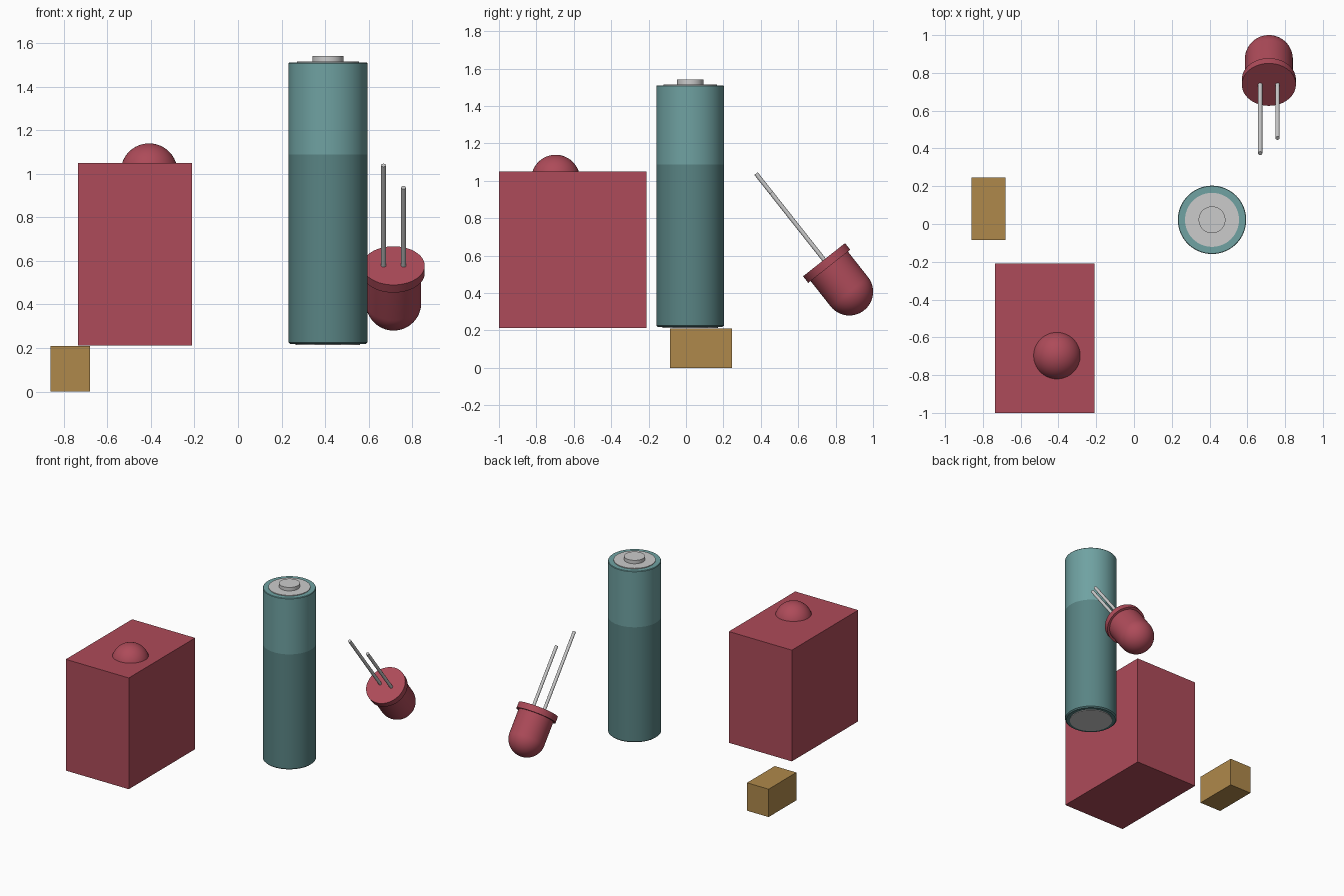
import bpy, bmesh, math
from mathutils import Matrix, Vector

if "Cube" in bpy.data.objects:
    bpy.data.objects.remove(bpy.data.objects["Cube"])


def material(name, rgb):
    m = bpy.data.materials.new(name)
    m.diffuse_color = (*rgb, 1)
    m.use_nodes = True
    m.node_tree.nodes["Principled BSDF"].inputs["Base Color"].default_value = m.diffuse_color
    return m


RED = material("red", (0.42, 0.07, 0.10))
GOLD = material("ochre", (0.43, 0.25, 0.07))
TEAL = material("light_teal", (0.16, 0.36, 0.36))
DARK = material("dark_teal", (0.10, 0.23, 0.23))


def finish(name, bm, mat=None, matrix=Matrix(), smooth=True):
    bmesh.ops.recalc_face_normals(bm, faces=bm.faces)
    mesh = bpy.data.meshes.new(name)
    bm.to_mesh(mesh)
    bm.free()
    ob = bpy.data.objects.new(name, mesh)
    bpy.context.collection.objects.link(ob)
    ob.matrix_world = matrix
    if mat:
        mesh.materials.append(mat)
    if smooth:
        bpy.ops.object.select_all(action='DESELECT')
        ob.select_set(True)
        bpy.context.view_layer.objects.active = ob
        bpy.ops.object.shade_smooth_by_angle(angle=math.radians(30))
    return ob


def box(name, lo, hi, mat):
    lo, hi = Vector(lo), Vector(hi)
    bm = bmesh.new()
    bmesh.ops.create_cube(bm, size=1)
    bmesh.ops.scale(bm, vec=hi - lo, verts=bm.verts)
    return finish(name, bm, mat, Matrix.Translation((lo + hi) / 2), smooth=False)


def lathe(name, profile, mat=None, matrix=Matrix(), steps=64):
    """Spin an (r, z) profile around the local z axis."""
    bm = bmesh.new()
    vs = [bm.verts.new((r, 0, z)) for r, z in profile]
    es = [bm.edges.new(pair) for pair in zip(vs, vs[1:])]
    bmesh.ops.spin(bm, geom=vs + es, cent=(0, 0, 0), axis=(0, 0, 1),
                   angle=2 * math.pi, steps=steps)
    bmesh.ops.remove_doubles(bm, verts=bm.verts, dist=1e-5)
    return finish(name, bm, mat, matrix)


def arc(radius, z, start, end, n=16):
    """Points of a circle around (0, z), angles in degrees."""
    pts = []
    for i in range(n + 1):
        a = math.radians(start + (end - start) * i / n)
        pts.append((max(radius * math.cos(a), 0), z + radius * math.sin(a)))
    return pts


# Boxes
box("small_block", (-0.86, -0.085, 0), (-0.68, 0.245, 0.21), GOLD)
box("large_block", (-0.735, -1.0, 0.212), (-0.21, -0.21, 1.05), RED)

# Indicator dome rising out of the large block
lathe("indicator_dome", arc(0.13, 1.009, 0, 90) + [], RED,
      Matrix.Translation((-0.408, -0.697, 0)))

# Battery
bat = Matrix.Translation((0.413, 0.022, 0))
lathe("battery_lower_sleeve", [(0, 0.218), (0.172, 0.218), (0.181, 0.226), (0.181, 1.088)], DARK, bat)
lathe("battery_upper_sleeve", [(0.181, 1.088), (0.181, 1.506), (0.178, 1.51), (0, 1.51)], TEAL, bat)
for name, r, z0, z1 in (("battery_bottom_plate", 0.148, 0.213, 0.225),
                        ("battery_top_plate", 0.143, 1.50, 1.515),
                        ("battery_terminal", 0.071, 1.51, 1.541)):
    lathe(name, [(0, z0), (r, z0), (r, z1), (0, z1)], None, bat)

# Tilted LED: local +z runs from the flange back along the leads
led = Matrix.Translation((0.714, 0.738, 0.578)) @ Matrix.Rotation(math.radians(38.3), 4, 'X')
lathe("led_body", [(0, 0), (0.143, 0), (0.143, -0.045), (0.127, -0.045)]
      + arc(0.127, -0.218, 0, -90), RED, led)
for name, x, length in (("led_long_lead", -0.046, 0.587), ("led_short_lead", 0.046, 0.457)):
    lathe(name, [(0, -0.01), (0.0115, -0.01), (0.0115, length), (0, length)], None,
          led @ Matrix.Translation((x, 0, 0)), steps=16)
